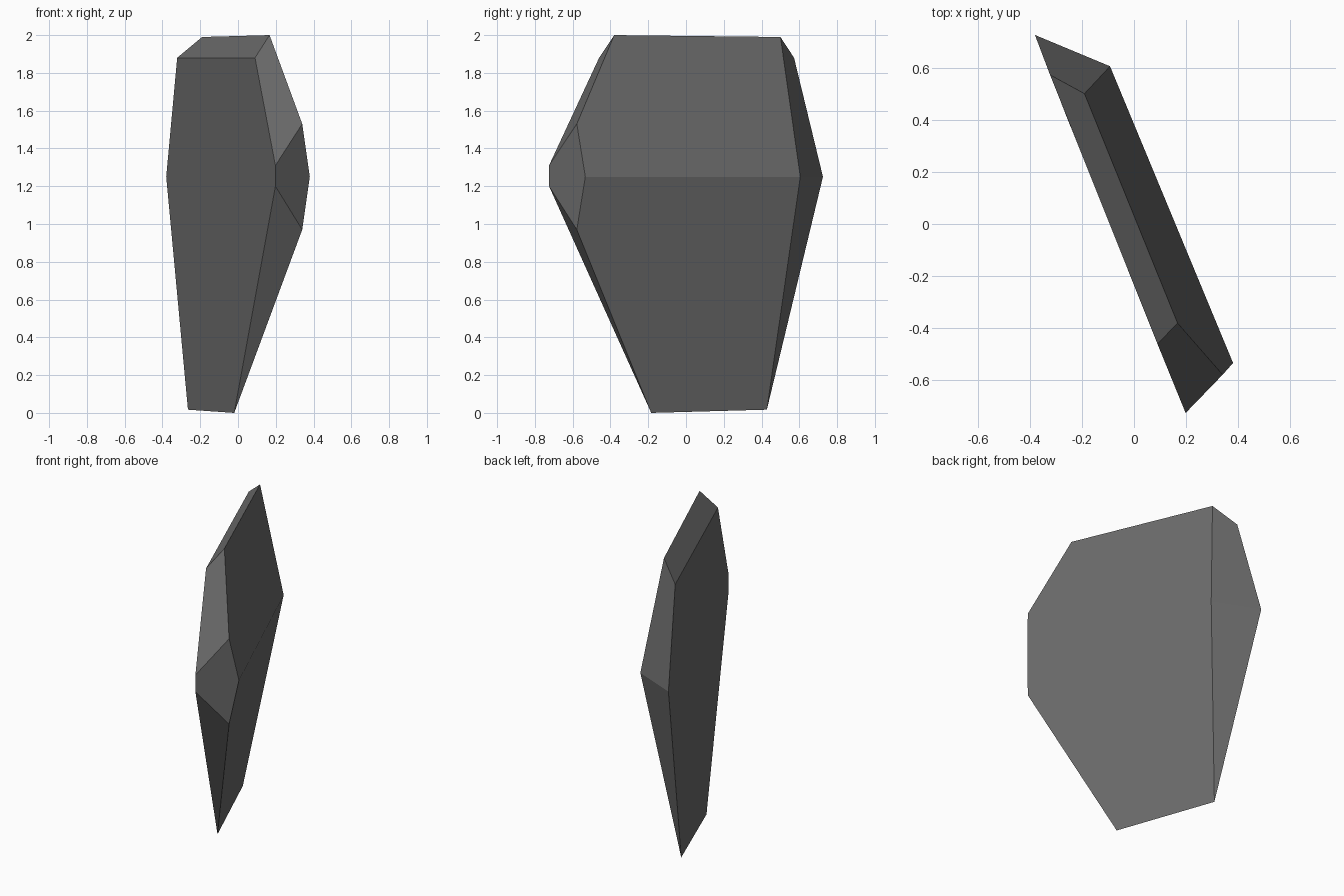
import bpy, bmesh, math

if "Cube" in bpy.data.objects:
    bpy.data.objects.remove(bpy.data.objects["Cube"])

# Corner points of the faceted stone slab, grouped by height
top_rim = [(-0.19, 0.50, 1.99), (0.167, -0.38, 2.0),
           (-0.322, 0.572, 1.88), (0.09, -0.46, 1.88)]
waist = [(-0.38, 0.725, 1.25), (-0.092, 0.605, 1.25), (0.38, -0.533, 1.25)]
nose = [(0.198, -0.725, 1.31), (0.198, -0.725, 1.20),
        (0.34, -0.578, 1.53), (0.34, -0.578, 0.97)]
foot = [(-0.265, 0.428, 0.017), (-0.02, -0.184, 0.0)]

# Wrap the corners in a convex shell and merge coplanar triangles
bm = bmesh.new()
for p in top_rim + waist + nose + foot:
    bm.verts.new(p)
bmesh.ops.convex_hull(bm, input=bm.verts[:])
bmesh.ops.dissolve_limit(bm, angle_limit=math.radians(4),
                         verts=bm.verts[:], edges=bm.edges[:])
bmesh.ops.recalc_face_normals(bm, faces=bm.faces[:])

mesh = bpy.data.meshes.new("stone_slab")
bm.to_mesh(mesh)
bm.free()
slab = bpy.data.objects.new("stone_slab", mesh)
bpy.context.collection.objects.link(slab)

# Dark grey stone
mat = bpy.data.materials.new("dark_grey_stone")
mat.diffuse_color = (0.15, 0.15, 0.15, 1)
mat.use_nodes = True
mat.node_tree.nodes["Principled BSDF"].inputs["Base Color"].default_value = mat.diffuse_color
mesh.materials.append(mat)
